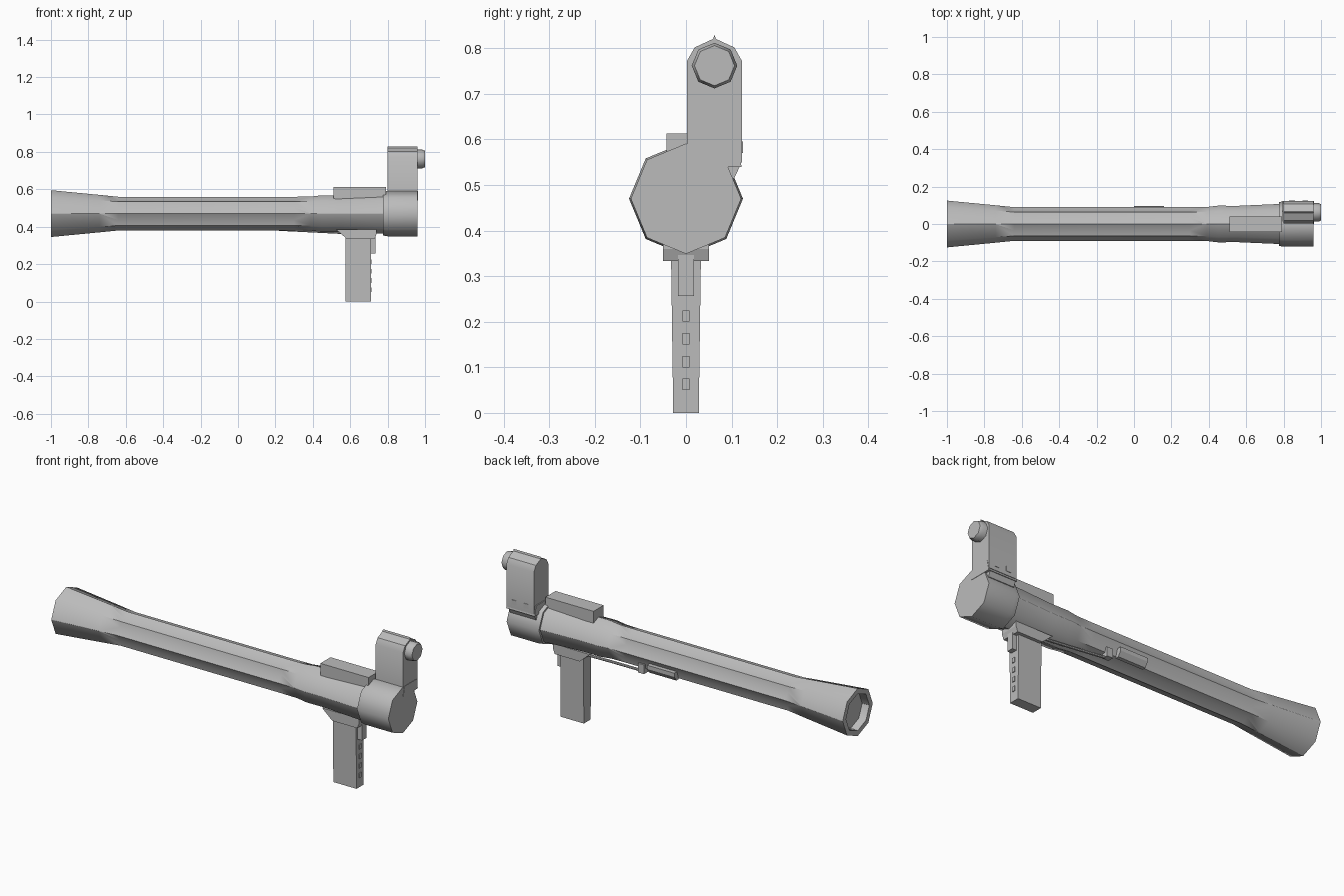
import bpy, bmesh, math
from mathutils import Vector

cube = bpy.data.objects.get("Cube")
if cube:
    bpy.data.objects.remove(cube)

grey = bpy.data.materials.new("plain grey")
grey.use_nodes = True
COLOR = (0.5, 0.5, 0.5, 1)
grey.diffuse_color = COLOR
grey.node_tree.nodes["Principled BSDF"].inputs["Base Color"].default_value = COLOR

AXIS_Z = 0.47  # height of the tube's centre line


def finish(name, bm, smooth=None):
    bmesh.ops.recalc_face_normals(bm, faces=bm.faces)
    mesh = bpy.data.meshes.new(name)
    bm.to_mesh(mesh)
    bm.free()
    mesh.materials.append(grey)
    ob = bpy.data.objects.new(name, mesh)
    bpy.context.collection.objects.link(ob)
    if smooth:
        bpy.ops.object.select_all(action='DESELECT')
        ob.select_set(True)
        bpy.context.view_layer.objects.active = ob
        bpy.ops.object.shade_smooth_by_angle(angle=math.radians(smooth))
    return ob


def loft(name, rings, smooth=None):
    """Bridge equal rings of points and cap both ends."""
    bm = bmesh.new()
    loops = [[bm.verts.new(p) for p in ring] for ring in rings]
    n = len(loops[0])
    for a, b in zip(loops, loops[1:]):
        for i in range(n):
            j = (i + 1) % n
            bm.faces.new((a[i], a[j], b[j], b[i]))
    bm.faces.new(loops[0])
    bm.faces.new(loops[-1])
    return finish(name, bm, smooth)


def octagon(x, r, y=0, z=AXIS_Z):
    angles = [i * math.pi / 4 for i in range(8)]
    return [(x, y + r * math.cos(a), z + r * math.sin(a)) for a in angles]


def box(name, x, y, z):
    rings = [[(px, y[0], z[0]), (px, y[1], z[0]), (px, y[1], z[1]), (px, y[0], z[1])] for px in x]
    return loft(name, rings)


def extrude_x(name, outline, x0, x1, smooth=None):
    return loft(name, [[(x, y, z) for y, z in outline] for x in (x0, x1)], smooth)


def extrude_y(name, outline, y0, y1):
    return loft(name, [[(x, y, z) for x, z in outline] for y in (y0, y1)])


def ribbed_ring(x, r, valley=None):
    """Octagon with a shallow valley on either side of each axis corner."""
    corners = octagon(x, r)
    centre = Vector((x, 0, AXIS_Z))
    ring = []
    for i in range(8):
        a, b = Vector(corners[i]), Vector(corners[(i + 1) % 8])
        t = 0.58 if valley else 0.02
        p = a.lerp(b, t if i % 2 == 0 else 1 - t)
        if valley:
            p = centre + (p - centre).normalized() * valley
        ring += [a, p]
    return ring


# Main tube: recessed muzzle, flared cone, ribbed middle, plain rear
sections = [(-0.96, 0.094), (-1, 0.097), (-1, 0.125), (-0.74, 0.1), (-0.64, 0.09, 0.077),
            (0.3, 0.09, 0.077), (0.39, 0.091), (0.45, 0.098), (0.55, 0.097), (0.8, 0.108)]
loft("launch_tube", [ribbed_ring(*s) for s in sections], 50)

# Rear housing
loft("rear_cap", [octagon(0.775, 0.117), octagon(0.8, 0.121), octagon(0.96, 0.121)], 50)

# Top block
box("top_block", (0.51, 0.79), (-0.043, 0.041), (0.52, 0.613))

# Sight body with rounded top, ridge and eyepiece
SY = 0.0625
arch = [(0.002, 0.55), (0.123, 0.55), (0.123, 0.772), (0.106, 0.802),
        (SY, 0.822), (0.019, 0.802), (0.002, 0.772)]
extrude_x("sight_body", arch, 0.8, 0.96, 35)
extrude_x("sight_ridge", [(SY - 0.005, 0.815), (SY + 0.005, 0.815), (SY, 0.83)], 0.8, 0.96)
loft("eyepiece", [octagon(0.95, 0.05, SY, 0.762), octagon(0.985, 0.05, SY, 0.762),
                  octagon(1.0, 0.044, SY, 0.762)], 50)

# Sight bracket with two clips on the outer side
extrude_x("sight_bracket", [(0.0, 0.54), (0.122, 0.54), (0.111, 0.592), (0.012, 0.592)], 0.795, 0.962)
extrude_x("bracket_foot", [(0.06, 0.5), (0.106, 0.515), (0.12, 0.545), (0.05, 0.55)], 0.8, 0.95)
for i, x in enumerate((0.83, 0.9)):
    box(f"bracket_clip_{i + 1}", (x, x + 0.03), (0.105, 0.125), (0.57, 0.595))

# Grip, mount plate and trigger
loft("grip", [[(0.575, -w, z), (0.71, -w, z), (0.71, w, z), (0.575, w, z)]
              for z, w in ((0, 0.028), (0.36, 0.033))])
extrude_y("grip_mount", [(0.525, 0.385), (0.57, 0.345), (0.585, 0.333), (0.73, 0.333),
                         (0.74, 0.36), (0.74, 0.385)], -0.05, 0.05)
box("trigger", (0.7, 0.735), (-0.018, 0.018), (0.257, 0.36))
for i in range(4):
    z = 0.05 + i * 0.05
    box(f"grip_rib_{i + 1}", (0.705, 0.714), (-0.008, 0.008), (z, z + 0.025))

# Sling rod, its holder and the side plate
loft("sling_rod", [octagon(x, 0.007, y, z) for x, y, z in
                   ((0.56, 0.03, 0.368), (0.4, 0.04, 0.376), (0.22, 0.055, 0.385))])
box("rod_holder", (0.19, 0.225), (0.045, 0.078), (0.382, 0.43))
extrude_x("side_plate", [(0.06, 0.4), (0.08, 0.4), (0.097, 0.425), (0.097, 0.445), (0.075, 0.445)], 0, 0.16)
